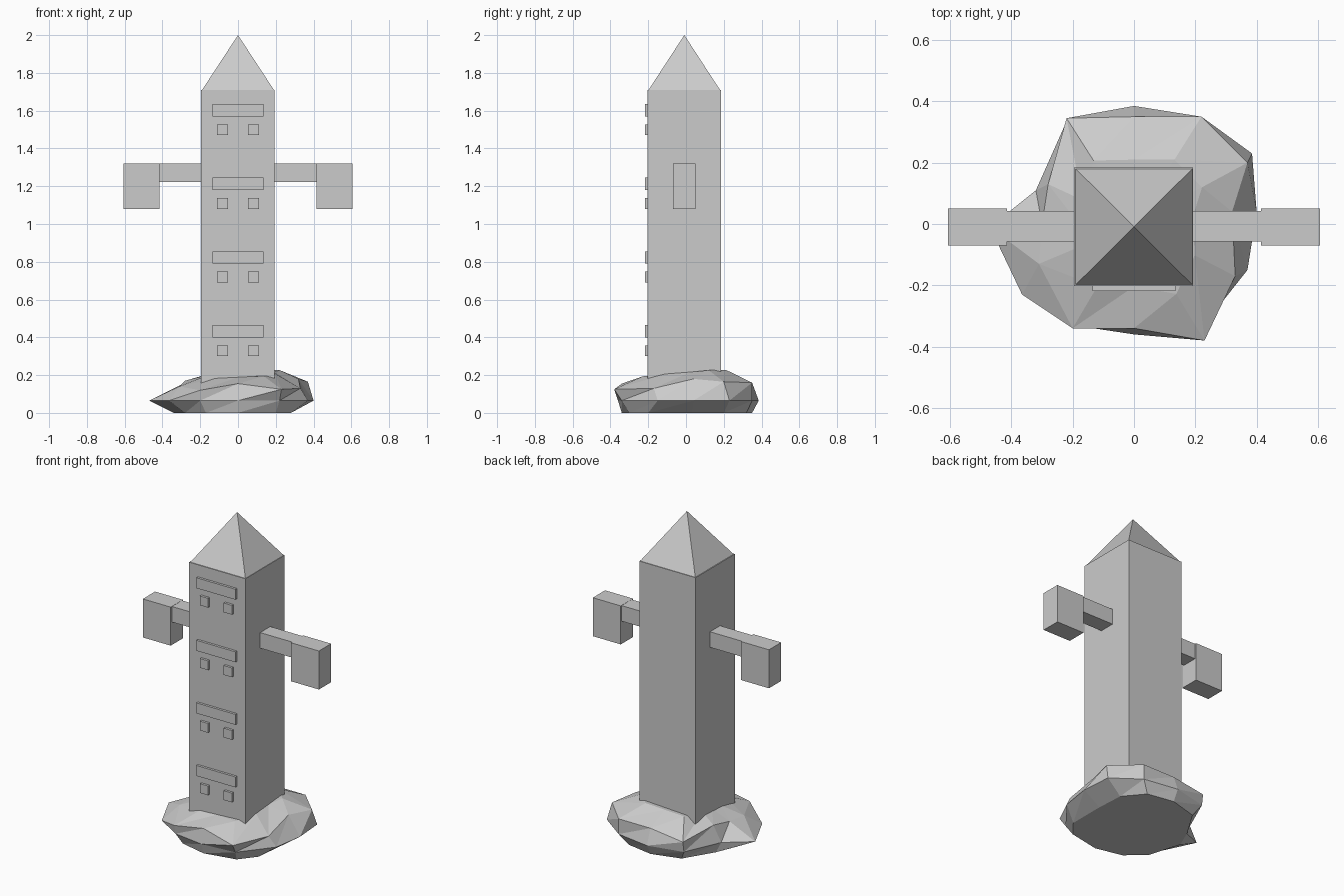
import bpy, bmesh

if "Cube" in bpy.data.objects:
    bpy.data.objects.remove(bpy.data.objects["Cube"])

stone = bpy.data.materials.new("stone grey")
stone.diffuse_color = (0.6, 0.6, 0.6, 1)
stone.use_nodes = True
stone.node_tree.nodes["Principled BSDF"].inputs["Base Color"].default_value = stone.diffuse_color


def finish(name, bm):
    bmesh.ops.recalc_face_normals(bm, faces=bm.faces[:])
    me = bpy.data.meshes.new(name)
    bm.to_mesh(me)
    bm.free()
    me.materials.append(stone)
    ob = bpy.data.objects.new(name, me)
    bpy.context.collection.objects.link(ob)
    return ob


def box(name, x0, x1, y0, y1, z0, z1):
    bm = bmesh.new()
    bmesh.ops.create_cube(bm, size=1)
    for v in bm.verts:
        v.co = (x1 if v.co.x > 0 else x0,
                y1 if v.co.y > 0 else y0,
                z1 if v.co.z > 0 else z0)
    return finish(name, bm)


# Tower shaft
box("tower_shaft", -0.195, 0.193, -0.203, 0.184, 0.08, 1.71)

# Pyramid roof
bm = bmesh.new()
base = [bm.verts.new(p) for p in ((-0.19, -0.198, 1.71), (0.19, -0.198, 1.71),
                                  (0.19, 0.18, 1.71), (-0.19, 0.18, 1.71))]
tip = bm.verts.new((0, -0.009, 2.0))
bm.faces.new(base)
for i in range(4):
    bm.faces.new((base[i], base[(i + 1) % 4], tip))
finish("pyramid_roof", bm)

# Raised bars and square blocks, four rows on the front
for i in range(4):
    z = 0.40 + 0.39 * i
    box(f"front_bar_{i}", -0.135, 0.135, -0.218, -0.19, z, z + 0.065)
    for side, x in (("left", -0.082), ("right", 0.082)):
        box(f"front_block_{side}_{i}", x - 0.028, x + 0.028,
            -0.218, -0.19, z - 0.10, z - 0.042)

# Arms with hanging end blocks
for side, s in (("left", -1), ("right", 1)):
    xs = sorted((s * 0.18, s * 0.42))
    box(f"arm_{side}", xs[0], xs[1], -0.057, 0.042, 1.222, 1.319)
    xs = sorted((s * 0.415, s * 0.607))
    box(f"arm_end_{side}", xs[0], xs[1], -0.07, 0.05, 1.08, 1.32)

# Faceted rock base: irregular rings joined by triangles
foot = [(0, -.34), (.20, -.30), (.28, -.20), (.28, .03), (.27, .20), (.17, .32),
        (0, .35), (-.18, .30), (-.29, .12), (-.34, 0), (-.28, -.20), (-.17, -.30)]
middle = [(0, -.36), (.22, -.34), (.37, -.15), (.40, .04), (.385, .23), (.22, .35),
          (0, .385), (-.22, .335), (-.32, .11), (-.47, -.01), (-.365, -.23), (-.20, -.33)]
upper = [(0, -.34, .155), (.23, -.38, .125), (.33, -.17, .13), (.32, .04, .18),
         (.37, .20, .165), (.22, .35, .16), (0, .35, .16), (-.22, .345, .13),
         (-.28, .13, .17), (-.30, 0, .15), (-.31, -.13, .14), (-.20, -.34, .12)]
crown = [(x * .6, y * .6, .205 + .05 * x * .6 + .08 * y * .6) for x, y, z in upper]
bm = bmesh.new()
rings = [[bm.verts.new(p) for p in ring] for ring in
         ([(x, y, 0) for x, y in foot], [(x, y, .065) for x, y in middle], upper, crown)]
for low, high in zip(rings, rings[1:]):
    for i in range(12):
        j = (i + 1) % 12
        bm.faces.new((low[i], low[j], high[j]))
        bm.faces.new((low[i], high[j], high[i]))
bm.faces.new(rings[0])
top = bm.verts.new((0, 0, .21))
for i in range(12):
    bm.faces.new((rings[3][i], rings[3][(i + 1) % 12], top))
finish("rock_base", bm)
